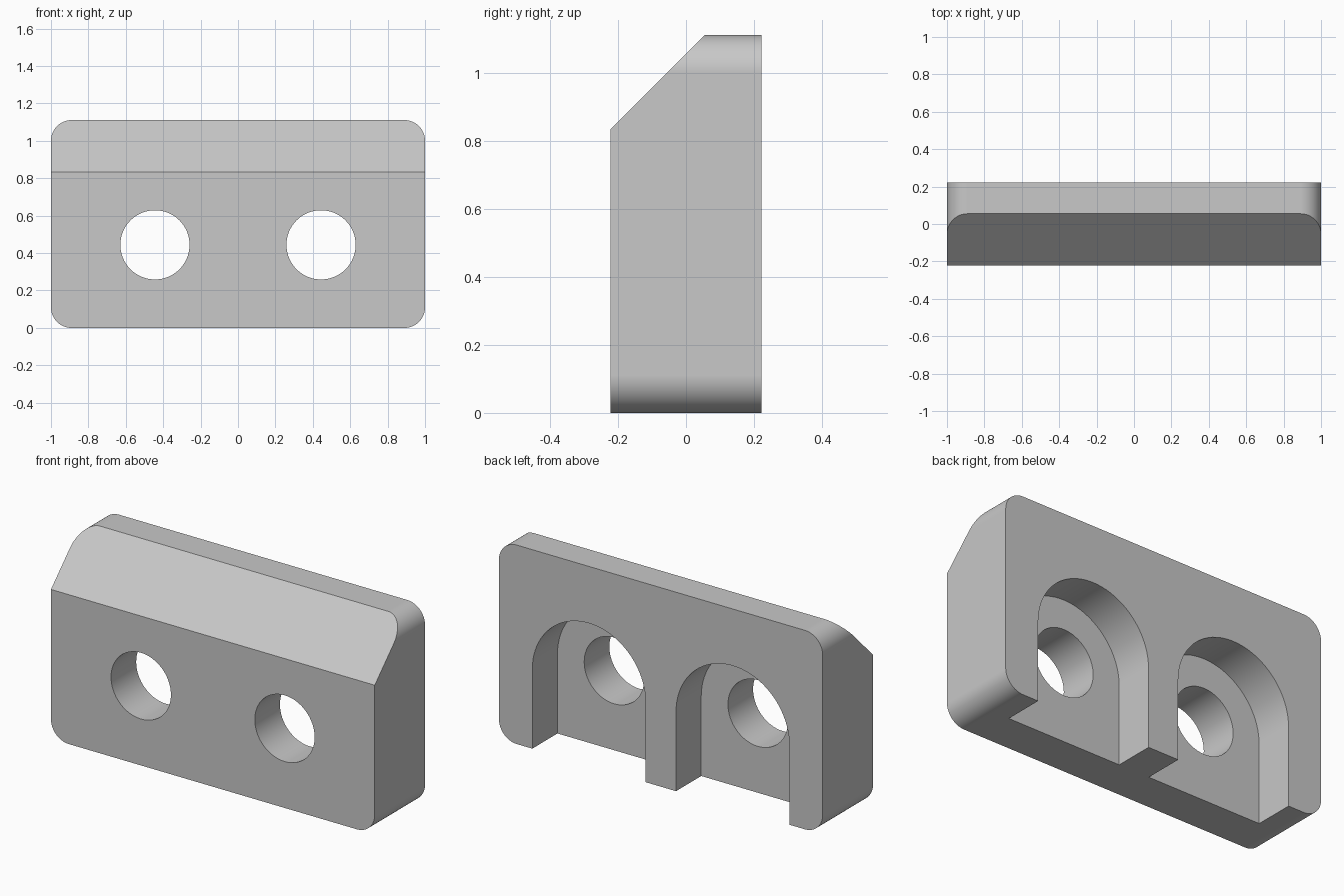
import bpy
import bmesh
from math import cos, sin, pi, radians

if "Cube" in bpy.data.objects:
    bpy.data.objects.remove(bpy.data.objects["Cube"], do_unlink=True)

HALF_DEPTH, HEIGHT = 0.222, 1.111
CORNER, CHAMFER = 0.11, 0.277
HOLE_X, HOLE_Z = 0.444, 0.444
HOLE_R, SLOT_R = 0.185, 0.35

# Plain grey finish
grey = bpy.data.materials.new("plain grey")
grey.use_nodes = True
colour = (0.58, 0.58, 0.58, 1)
grey.diffuse_color = colour
grey.node_tree.nodes["Principled BSDF"].inputs["Base Color"].default_value = colour


def arc(cx, cz, r, start, end, steps):
    """Points of an arc in the x-z plane, angles in degrees."""
    angles = [radians(start + (end - start) * i / steps) for i in range(steps + 1)]
    return [(cx + r * cos(a), cz + r * sin(a)) for a in angles]


def extrude(name, outline, y0, y1):
    """Solid made by extruding an x-z outline along y."""
    bm = bmesh.new()
    face = bm.faces.new([bm.verts.new((x, y0, z)) for x, z in outline])
    moved = bmesh.ops.extrude_face_region(bm, geom=[face])["geom"]
    verts = [v for v in moved if isinstance(v, bmesh.types.BMVert)]
    bmesh.ops.translate(bm, verts=verts, vec=(0, y1 - y0, 0))
    bmesh.ops.recalc_face_normals(bm, faces=bm.faces)
    mesh = bpy.data.meshes.new(name)
    bm.to_mesh(mesh)
    bm.free()
    mesh.materials.append(grey)
    obj = bpy.data.objects.new(name, mesh)
    bpy.context.collection.objects.link(obj)
    return obj


# Block with rounded corners
outline = []
for start, sx, z in ((0, 1, HEIGHT - CORNER), (90, -1, HEIGHT - CORNER),
                     (180, -1, CORNER), (270, 1, CORNER)):
    outline += arc(sx * (1 - CORNER), z, CORNER, start, start + 90, 16)
block = extrude("mounting_block", outline, -HALF_DEPTH, HALF_DEPTH)

# Sloping upper front edge
bm = bmesh.new()
bm.from_mesh(block.data)
cut = bmesh.ops.bisect_plane(
    bm, geom=bm.verts[:] + bm.edges[:] + bm.faces[:],
    plane_co=(0, -HALF_DEPTH, HEIGHT - CHAMFER), plane_no=(0, -1, 1),
    clear_outer=True)
rim = [e for e in cut["geom_cut"] if isinstance(e, bmesh.types.BMEdge)]
bmesh.ops.edgeloop_fill(bm, edges=rim)
bmesh.ops.recalc_face_normals(bm, faces=bm.faces)
bm.to_mesh(block.data)
bm.free()

# Through holes and the arched pockets open at the bottom of the back
cutters = []
for x in (-HOLE_X, HOLE_X):
    arch = arc(x, HOLE_Z, SLOT_R, 0, 180, 40) + [(x - SLOT_R, -0.2), (x + SLOT_R, -0.2)]
    cutters.append(extrude("pocket_cutter", arch, 0, 0.5))
    circle = arc(x, HOLE_Z, HOLE_R, 0, 360, 64)[:-1]
    cutters.append(extrude("hole_cutter", circle, -0.5, 0.4))

bpy.context.view_layer.objects.active = block
block.select_set(True)
for cutter in cutters:
    cutter.hide_render = True
    mod = block.modifiers.new("cut", "BOOLEAN")
    mod.operation = "DIFFERENCE"
    mod.solver = "EXACT"
    mod.object = cutter
    bpy.ops.object.modifier_apply(modifier=mod.name)
    bpy.data.objects.remove(cutter, do_unlink=True)

# Smooth curves, crisp flat faces
bpy.ops.object.shade_smooth_by_angle(angle=radians(25))
weighted = block.modifiers.new("flat face normals", "WEIGHTED_NORMAL")
weighted.keep_sharp = True
